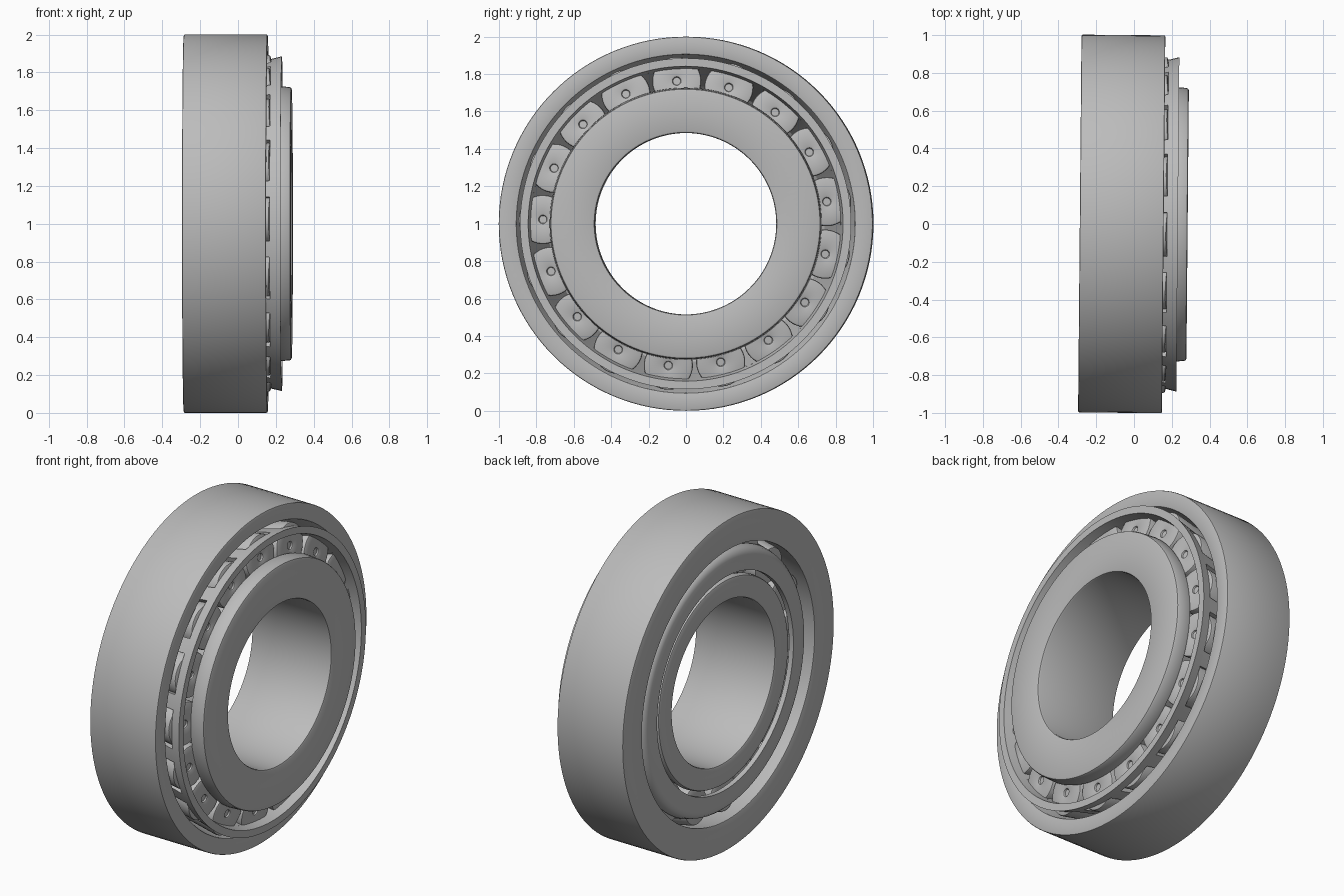
import bpy, bmesh, math
from mathutils import Matrix

cube = bpy.data.objects.get("Cube")
if cube:
    bpy.data.objects.remove(cube)

steel = bpy.data.materials.new("steel_grey")
steel.use_nodes = True
steel.diffuse_color = (0.5, 0.5, 0.5, 1)
steel.node_tree.nodes["Principled BSDF"].inputs["Base Color"].default_value = (0.5, 0.5, 0.5, 1)

COUNT = 17
STEP = math.tau / COUNT
START = math.radians(-3.6)
# The whole bearing stands very slightly turned
PLACE = Matrix.Rotation(-0.009, 4, "Z") @ Matrix.Translation((0, 0, 1))


def lathe(bm, profile, start=0.0, sweep=math.tau, steps=128):
    """Sweep a closed (x, radius) profile about the x axis."""
    full = sweep > 6.28
    rows = []
    for i in range(steps if full else steps + 1):
        a = start + sweep * i / steps
        rows.append([bm.verts.new((x, r * math.sin(a), r * math.cos(a))) for x, r in profile])
    n = len(profile)
    for i in range(steps):
        p, q = rows[i], rows[(i + 1) % len(rows)]
        for j in range(n):
            k = (j + 1) % n
            bm.faces.new((p[j], p[k], q[k], q[j]))
    if not full:
        bm.faces.new(rows[0])
        bm.faces.new(rows[-1])


def soften(bm, width, segments=2):
    """Round the sharp corner edges."""
    bmesh.ops.recalc_face_normals(bm, faces=bm.faces)
    edges = [e for e in bm.edges if e.is_manifold and e.calc_face_angle() > math.radians(35)]
    bmesh.ops.bevel(bm, geom=edges, offset=width, segments=segments, profile=0.5, affect="EDGES")


def finish(bm, name, matrix=PLACE):
    bmesh.ops.recalc_face_normals(bm, faces=bm.faces)
    mesh = bpy.data.meshes.new(name)
    bm.to_mesh(mesh)
    bm.free()
    mesh.materials.append(steel)
    obj = bpy.data.objects.new(name, mesh)
    bpy.context.collection.objects.link(obj)
    obj.matrix_world = matrix
    bpy.ops.object.select_all(action="DESELECT")
    obj.select_set(True)
    bpy.context.view_layer.objects.active = obj
    bpy.ops.object.shade_smooth_by_angle(angle=math.radians(30))
    return obj


# Outer ring with a tapered raceway
bm = bmesh.new()
lathe(bm, [(-0.287, 1.0), (0.157, 1.0), (0.157, 0.905), (-0.287, 0.815)])
soften(bm, 0.007)
finish(bm, "outer_ring")

# Inner ring: bore, small rib, tapered raceway, large rib
bm = bmesh.new()
lathe(bm, [(-0.255, 0.485), (0.284, 0.485), (0.284, 0.722), (0.195, 0.728),
           (0.195, 0.635), (-0.21, 0.596), (-0.21, 0.62), (-0.255, 0.615)])
soften(bm, 0.012)
finish(bm, "inner_ring")

# Cage: large rim, inward-curled small rim, and bars between the rollers
bm = bmesh.new()
lathe(bm, [(0.175, 0.871), (0.232, 0.885), (0.232, 0.842), (0.175, 0.828)])
lathe(bm, [(-0.21, 0.782), (-0.24, 0.772), (-0.257, 0.757), (-0.265, 0.735),
           (-0.265, 0.645), (-0.235, 0.645), (-0.235, 0.72), (-0.21, 0.74)])
for i in range(COUNT):
    middle = START + (i + 0.5) * STEP
    lathe(bm, [(-0.215, 0.78), (0.18, 0.872), (0.18, 0.829), (-0.215, 0.738)],
          middle - 0.05, 0.1, 4)
finish(bm, "cage")

# Tapered rollers sharing one mesh
bm = bmesh.new()
lathe(bm, [(-0.195, 0.02), (-0.195, 0.112), (0.19, 0.132), (0.19, 0.02)], steps=40)
soften(bm, 0.012)
for x in (-0.195, 0.19):
    ring = [v for v in bm.verts if abs(v.co.x - x) < 1e-4 and math.hypot(v.co.y, v.co.z) < 0.025]
    bmesh.ops.holes_fill(bm, edges=[e for e in bm.edges if e.verts[0] in ring and e.verts[1] in ring])
bmesh.ops.delete(bm, geom=[f for f in bm.faces
                           if all(math.hypot(v.co.y, v.co.z) < 0.04 for v in f.verts)
                           and abs(f.normal.x) < 0.3], context="FACES_ONLY")
bmesh.ops.holes_fill(bm, edges=[e for e in bm.edges if e.is_boundary])
roller = finish(bm, "roller_1")
for i in range(COUNT):
    obj = roller
    if i:
        obj = bpy.data.objects.new(f"roller_{i + 1}", roller.data)
        bpy.context.collection.objects.link(obj)
    obj.matrix_world = (PLACE @ Matrix.Rotation(-START - i * STEP, 4, "X")
                        @ Matrix.Translation((0, 0, 0.74)) @ Matrix.Rotation(-0.13, 4, "Y"))
